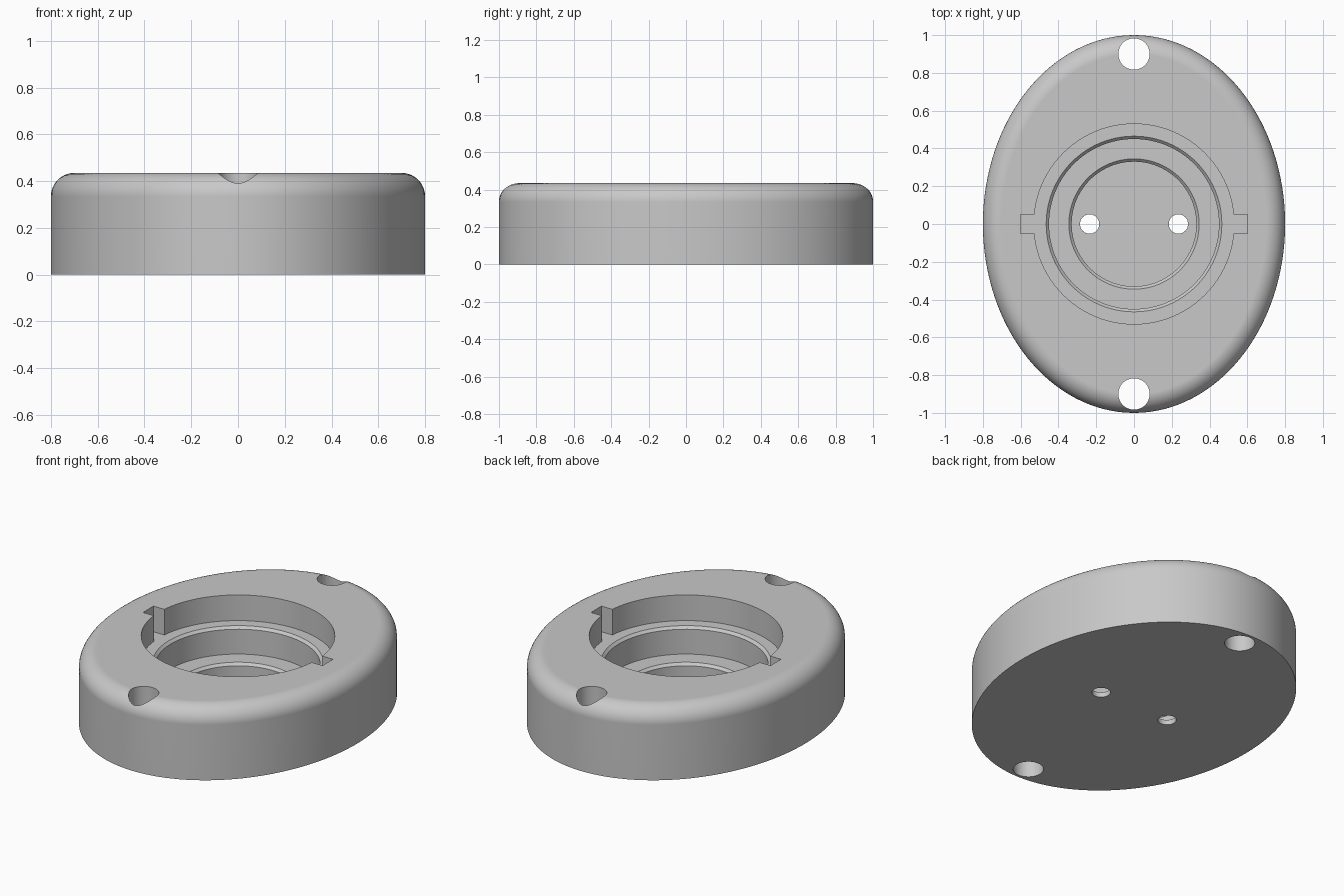
import bpy
import bmesh
from math import sin, cos, pi, hypot

cube = bpy.data.objects.get("Cube")
if cube:
    bpy.data.objects.remove(cube, do_unlink=True)

HEIGHT, FILLET, RX, RY = 0.435, 0.1, 0.8, 1.0
LEDGE = 0.28

grey = bpy.data.materials.new("plain grey")
grey.use_nodes = True
colour = (0.58, 0.58, 0.58, 1)
grey.diffuse_color = colour
grey.node_tree.nodes["Principled BSDF"].inputs["Base Color"].default_value = colour


def loft(name, rings):
    """Skin a stack of closed point rings, from bottom to top, and cap both ends."""
    bm = bmesh.new()
    loops = [[bm.verts.new(p) for p in ring] for ring in rings]
    n = len(loops[0])
    for low, high in zip(loops, loops[1:]):
        for i in range(n):
            j = (i + 1) % n
            bm.faces.new((low[i], low[j], high[j], high[i]))
    bm.faces.new(loops[0][::-1])
    bm.faces.new(loops[-1])
    mesh = bpy.data.meshes.new(name)
    bm.to_mesh(mesh)
    bm.free()
    mesh.materials.append(grey)
    obj = bpy.data.objects.new(name, mesh)
    bpy.context.collection.objects.link(obj)
    return obj


def ellipse(inset, z, n=128):
    """Oval outline moved inwards by an even distance."""
    ring = []
    for i in range(n):
        a = 2 * pi * i / n
        nx, ny = cos(a) / RX, sin(a) / RY
        k = inset / hypot(nx, ny)
        ring.append((RX * cos(a) - nx * k, RY * sin(a) - ny * k, z))
    return ring


def circle(r, z, x=0, y=0, n=96):
    return [(x + r * cos(2 * pi * i / n), y + r * sin(2 * pi * i / n), z) for i in range(n)]


# Oval body with a rounded top edge
steps = 10
rings = [ellipse(0, 0)]
for s in range(steps + 1):
    a = s / steps * pi / 2
    rings.append(ellipse(FILLET * (1 - cos(a)), HEIGHT - FILLET * (1 - sin(a))))
body = loft("oval_base", rings)

# Stepped round pocket with a chamfer on each inner step
steps_profile = [(0.33, 0.03), (0.33, 0.1), (0.345, 0.115), (0.45, 0.115),
                 (0.45, LEDGE - 0.015), (0.465, LEDGE), (0.53, LEDGE), (0.53, 0.6)]
cutters = [loft("pocket_cutter", [circle(r, z) for r, z in steps_profile])]

# Key slots either side of the pocket
slot = [(-0.6, -0.05), (0.6, -0.05), (0.6, 0.05), (-0.6, 0.05)]
cutters.append(loft("slot_cutter", [[(x, y, z) for x, y in slot] for z in (LEDGE, 0.6)]))

# Mounting holes at the ends and small wire holes in the pocket floor
for side in (-1, 1):
    for name, r, x, y in (("mounting_hole_cutter", 0.083, 0, 0.9), ("wire_hole_cutter", 0.051, 0.235, 0)):
        cutters.append(loft(name, [circle(r, z, x * side, y * side, 48) for z in (-0.1, 0.6)]))

bpy.ops.object.select_all(action="DESELECT")
bpy.context.view_layer.objects.active = body
body.select_set(True)
for cutter in cutters:
    cutter.hide_render = True
    cut = body.modifiers.new("cut", "BOOLEAN")
    cut.operation = "DIFFERENCE"
    cut.solver = "EXACT"
    cut.object = cutter
    bpy.ops.object.modifier_apply(modifier=cut.name)
    bpy.data.objects.remove(cutter, do_unlink=True)

# Smooth curved walls, crisp edges and clean flat faces
bpy.ops.object.shade_smooth_by_angle(angle=pi / 6)
weighted = body.modifiers.new("weighted_normals", "WEIGHTED_NORMAL")
weighted.keep_sharp = True
